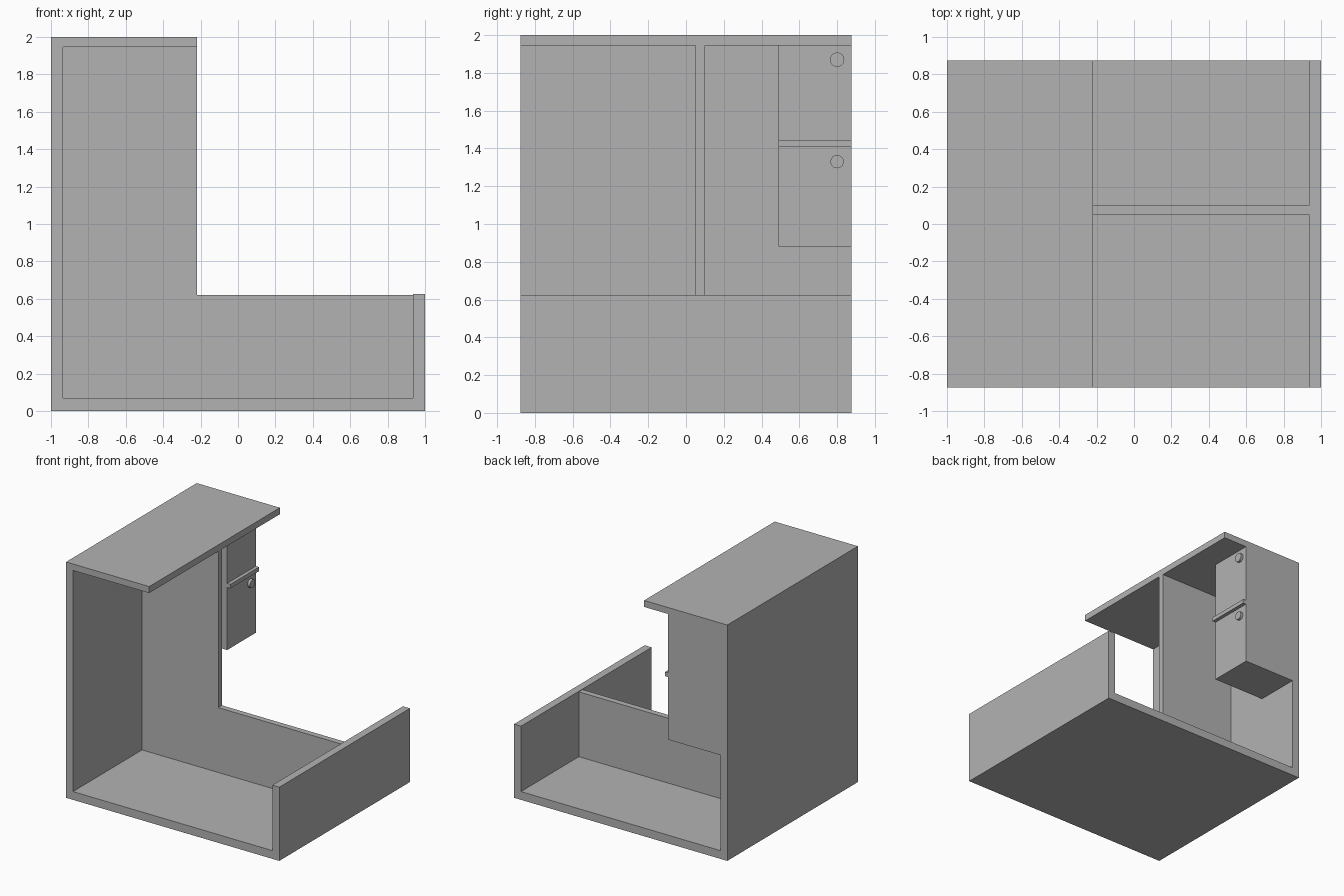
import bpy
import bmesh
from math import pi
from mathutils import Matrix, Vector

cube = bpy.data.objects.get("Cube")
if cube:
    bpy.data.objects.remove(cube, do_unlink=True)

grey = bpy.data.materials.new("plain grey")
grey.use_nodes = True
colour = (0.45, 0.45, 0.45, 1)
grey.diffuse_color = colour
grey.node_tree.nodes["Principled BSDF"].inputs["Base Color"].default_value = colour

W, H, D = 1.0, 2.0, 0.875      # half width, height, half depth
INNER = 0.935                  # inner face of the side walls
FLOOR, CEILING = 0.07, 1.945
ROOF_EDGE, LOW_TOP = -0.22, 0.625


def finish(name, bm):
    bmesh.ops.recalc_face_normals(bm, faces=bm.faces)
    mesh = bpy.data.meshes.new(name)
    bm.to_mesh(mesh)
    bm.free()
    mesh.materials.append(grey)
    obj = bpy.data.objects.new(name, mesh)
    bpy.context.collection.objects.link(obj)
    return obj


def extrude_profile(name, points, y0, y1):
    """Extrude an x-z outline along y."""
    bm = bmesh.new()
    face = bm.faces.new([bm.verts.new((x, y0, z)) for x, z in points])
    side = bmesh.ops.extrude_face_region(bm, geom=[face])["geom"]
    verts = [v for v in side if isinstance(v, bmesh.types.BMVert)]
    bmesh.ops.translate(bm, verts=verts, vec=Vector((0, y1 - y0, 0)))
    return finish(name, bm)


def box(name, x0, x1, y0, y1, z0, z1):
    return extrude_profile(name, [(x0, z0), (x1, z0), (x1, z1), (x0, z1)], y0, y1)


def knob(name, x, y, z, radius, depth):
    bm = bmesh.new()
    turn = Matrix.Translation((x + depth / 2, y, z)) @ Matrix.Rotation(pi / 2, 4, "Y")
    bmesh.ops.create_cone(bm, cap_ends=True, segments=32, radius1=radius,
                          radius2=radius, depth=depth, matrix=turn)
    obj = finish(name, bm)
    bpy.ops.object.select_all(action="DESELECT")
    obj.select_set(True)
    bpy.context.view_layer.objects.active = obj
    bpy.ops.object.shade_smooth_by_angle()


# Outer shell: tall wall, floor, low wall and overhanging roof
extrude_profile("outer_shell", [
    (-W, 0), (W, 0), (W, LOW_TOP), (INNER, LOW_TOP), (INNER, FLOOR),
    (-INNER, FLOOR), (-INNER, CEILING), (ROOF_EDGE, CEILING),
    (ROOF_EDGE, H), (-W, H)], -D, D)

# L-shaped partition across the middle
extrude_profile("partition", [
    (-INNER, FLOOR), (INNER, FLOOR), (INNER, LOW_TOP - 0.005),
    (ROOF_EDGE, LOW_TOP - 0.005), (ROOF_EDGE, CEILING), (-INNER, CEILING)],
    0.05, 0.10)

# Hanging cabinet with a ledge and two knobs
FRONT = -0.445
box("cabinet", -INNER, FRONT, 0.49, D, 0.88, CEILING)
box("cabinet_ledge", FRONT, FRONT + 0.03, 0.49, D, 1.41, 1.445)
knob("upper_knob", FRONT, 0.8, 1.87, 0.038, 0.022)
knob("lower_knob", FRONT, 0.8, 1.33, 0.035, 0.022)
